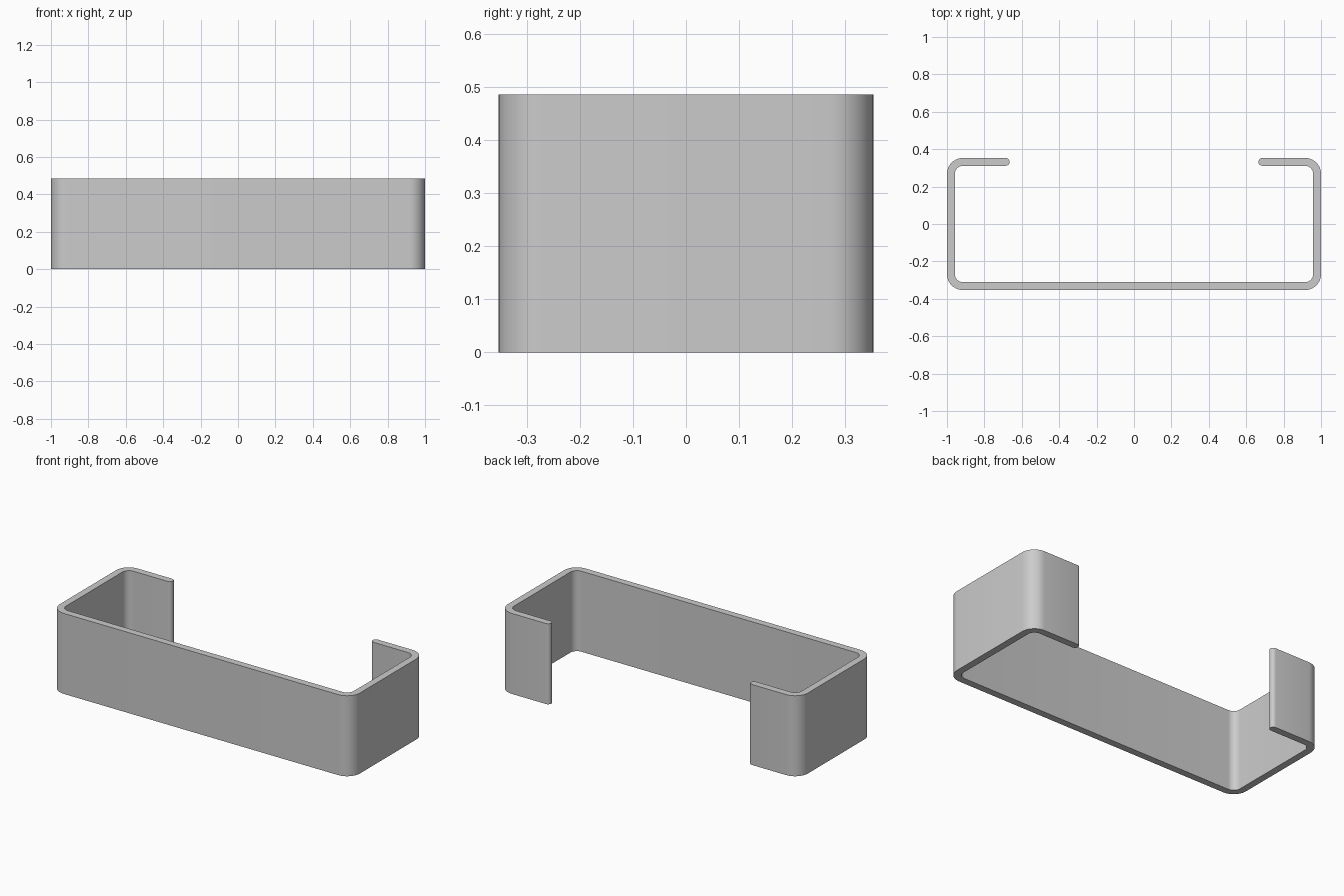
import bpy
import bmesh
from math import radians, cos, sin

cube = bpy.data.objects.get("Cube")
if cube:
    bpy.data.objects.remove(cube, do_unlink=True)

HALF_WIDTH, HALF_DEPTH, HEIGHT = 1.0, 0.353, 0.485
WALL, OUTER_R = 0.042, 0.085
INNER_R = OUTER_R - WALL
LIP_END = 0.665


def arc(cx, cy, radius, start, end, steps=10):
    angles = [radians(start + (end - start) * i / steps) for i in range(steps + 1)]
    return [(cx + radius * cos(a), cy + radius * sin(a)) for a in angles]


# Left half of the strip outline: outer bends, rounded lip end, inner bends
bx, by = HALF_WIDTH - OUTER_R, HALF_DEPTH - OUTER_R
half = (arc(bx, -by, OUTER_R, -90, 0)
        + arc(bx, by, OUTER_R, 0, 90)
        + arc(LIP_END + WALL / 2, HALF_DEPTH - WALL / 2, WALL / 2, 90, 270)
        + arc(bx, by, INNER_R, 90, 0)
        + arc(bx, -by, INNER_R, 0, -90))
outline = half + [(-x, y) for x, y in reversed(half)]

# Extrude the mirrored outline upward into the bent strip
bm = bmesh.new()
base = bm.faces.new([bm.verts.new((x, y, 0)) for x, y in outline])
result = bmesh.ops.extrude_face_region(bm, geom=[base], use_keep_orig=True)
top = [v for v in result["geom"] if isinstance(v, bmesh.types.BMVert)]
bmesh.ops.translate(bm, verts=top, vec=(0, 0, HEIGHT))
bmesh.ops.recalc_face_normals(bm, faces=bm.faces)

mesh = bpy.data.meshes.new("bent_strip_bracket")
bm.to_mesh(mesh)
bm.free()
bracket = bpy.data.objects.new("bent_strip_bracket", mesh)
bpy.context.collection.objects.link(bracket)

# Smooth bends with crisp strip edges
bpy.ops.object.select_all(action="DESELECT")
bracket.select_set(True)
bpy.context.view_layer.objects.active = bracket
bpy.ops.object.shade_smooth_by_angle(angle=radians(30))
